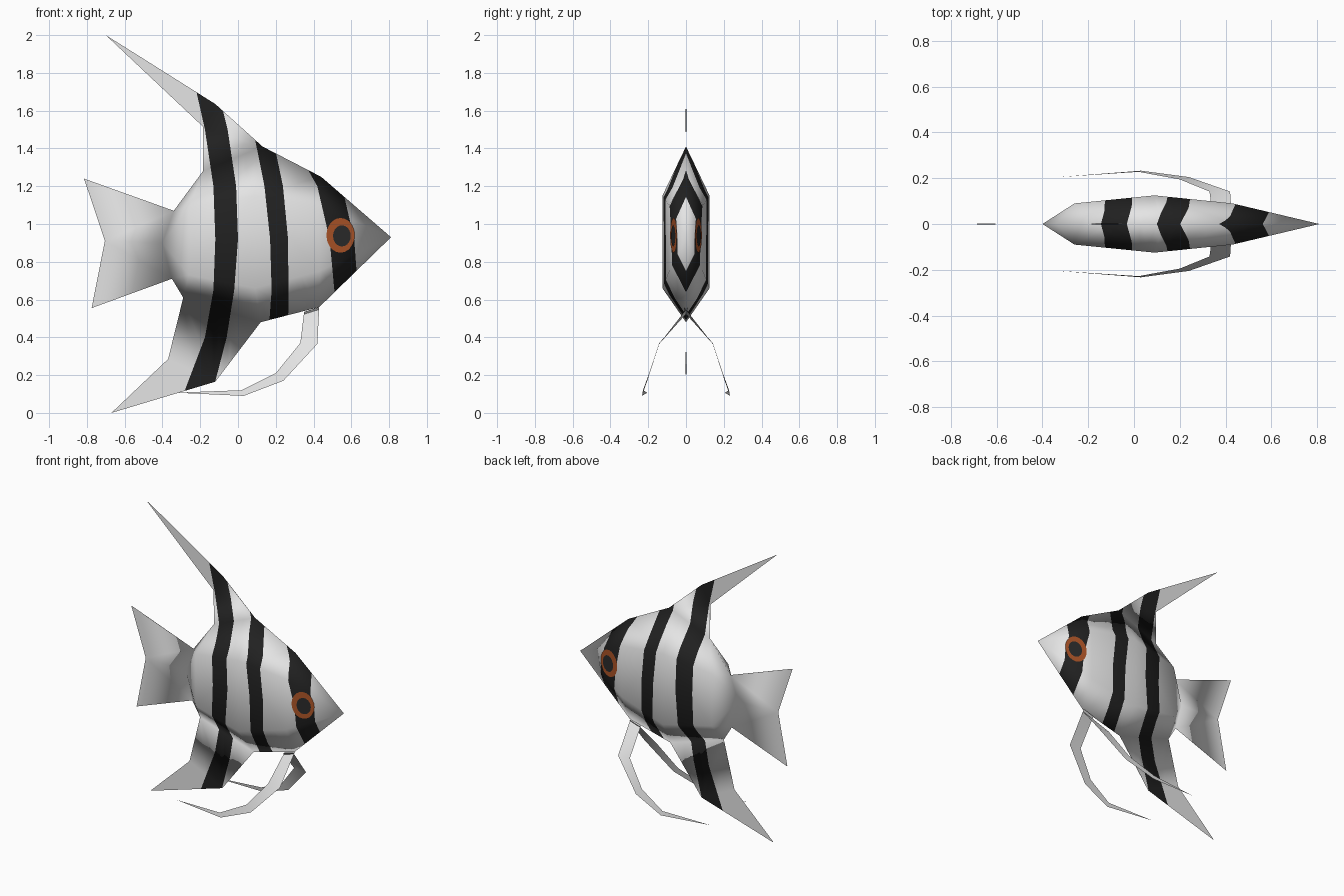
import bpy, bmesh, math
from mathutils import Vector

if "Cube" in bpy.data.objects:
    bpy.data.objects.remove(bpy.data.objects["Cube"])


def material(name, rgb):
    m = bpy.data.materials.new(name)
    m.diffuse_color = (*rgb, 1)
    m.use_nodes = True
    m.node_tree.nodes["Principled BSDF"].inputs["Base Color"].default_value = m.diffuse_color
    return m


WHITE = material("silver_white", (0.78, 0.78, 0.78))
BLACK = material("stripe_black", (0.015, 0.015, 0.015))
ORANGE = material("eye_orange", (0.42, 0.09, 0.02))
PUPIL = material("pupil_charcoal", (0.024, 0.024, 0.024))


def make_object(name, bm, mats):
    me = bpy.data.meshes.new(name)
    bm.to_mesh(me)
    bm.free()
    for m in mats:
        me.materials.append(m)
    ob = bpy.data.objects.new(name, me)
    bpy.context.collection.objects.link(ob)
    return ob


# Body and fin corners as (x, half thickness, z)
FIN = 0.0015
P = {
    # rim of the body
    "N": (.81, 0, .93), "T1": (.44, 0, 1.25), "T2": (.13, 0, 1.41), "T3": (-.185, 0, 1.28),
    "T4": (-.34, 0, 1.07), "K": (-.40, 0, .90), "B4": (-.35, 0, .71), "B3": (-.29, 0, .61),
    "B2": (.12, 0, .48), "B1": (.43, 0, .56),
    # side panel
    "a1": (.43, .09, 1.10), "a2": (.09, .125, 1.15), "a3": (-.26, .09, 1.09),
    "b1": (.43, .09, .75), "b2": (.09, .125, .66), "b3": (-.26, .09, .73),
    # dorsal, anal and tail fins
    "D1": (-.12, FIN, 1.635), "D2": (-.70, FIN, 2.0), "D3": (-.185, FIN, 1.515),
    "E1": (-.37, FIN, .285), "E2": (-.67, FIN, 0), "E3": (-.12, FIN, .165),
    "F1": (-.815, FIN, 1.24), "F2": (-.705, FIN, .91), "F3": (-.775, FIN, .555),
}
FACES = """a1 a2 b2 b1;a2 a3 b3 b2;N a1 b1;N T1 a1;N b1 B1;T1 T2 a2 a1;T2 T3 a2;T3 a3 a2;
T3 T4 a3;T4 K a3;K b3 a3;K B4 b3;B4 B3 b3;B3 B2 b2;B3 b2 b3;B2 B1 b1 b2;
T2 D1 D3 T3;D1 D2 D3;B3 E1 E3 B2;E1 E2 E3;T4 F1 F2 K;K F2 F3 B4"""

# Stripe edges: x at each height, as left and right pairs
LEVELS = [.11, .40, .65, .92, 1.20, 1.50, 1.70]
STRIPES = [
    ([-.285, -.175, -.13, -.12, -.13, -.175, -.22], [-.135, -.06, -.02, 0, -.01, -.055, -.105]),
    ([.15, .16, .178, .17, .14, .08, .04], [.265, .265, .267, .265, .238, .175, .14]),
    ([.55, .53, .51, .485, .42, .25, .20], [.65, .645, .635, .615, .55, .45, .40]),
]


def edge_x(xs, z):
    i = 0
    while i < len(LEVELS) - 2 and z > LEVELS[i + 1]:
        i += 1
    t = (z - LEVELS[i]) / (LEVELS[i + 1] - LEVELS[i])
    return xs[i] + t * (xs[i + 1] - xs[i])


# Body with flat fins: both halves
bm = bmesh.new()
layer = bm.verts.layers.float_vector.new("soft")
for s in (-1, 1):
    vs = {k: bm.verts.new((x, s * y, z)) for k, (x, y, z) in P.items()}
    for names in FACES.split(";"):
        f = bm.faces.new([vs[n] for n in names.split()])
        f.smooth = True
        f.normal_update()
        if f.normal.y * s < 0:
            f.normal_flip()
bmesh.ops.triangulate(bm, faces=bm.faces[:])
bm.normal_update()
for v in bm.verts:
    n = v.normal.copy()
    if abs(v.co.y) < 0.001:      # rim normals are shared by both halves
        n.y = 0
    v[layer] = n.normalized()

# Cut along every stripe edge, then colour the faces between the edges
for pair in STRIPES:
    for xs in pair:
        for i in range(len(LEVELS) - 1):
            dx, dz = xs[i + 1] - xs[i], LEVELS[i + 1] - LEVELS[i]
            bmesh.ops.bisect_plane(bm, geom=bm.verts[:] + bm.edges[:] + bm.faces[:], dist=1e-5,
                                   plane_co=(xs[i], 0, LEVELS[i]),
                                   plane_no=Vector((dz, 0, -dx)).normalized())
for f in bm.faces:
    c = f.calc_center_median()
    f.smooth = True
    f.material_index = int(any(edge_x(l, c.z) < c.x < edge_x(r, c.z) for l, r in STRIPES))
normals = [Vector(v[layer]).normalized() for v in bm.verts]
body = make_object("body_and_fins", bm, [WHITE, BLACK])
body.data.attributes.remove(body.data.attributes["soft"])
body.data.normals_split_custom_set_from_vertices(normals)

# Trailing pelvic fins: (inner x, y, z, outer x, y, z), ending in a point
RIBBON = [(.35, -.01, .535, .43, -.01, .56), (.33, .142, .37, .42, .142, .365),
          (.20, .195, .21, .24, .205, .17), (.02, .228, .12, .03, .233, .09)]
for s, side in ((-1, "near"), (1, "far")):
    bm = bmesh.new()
    rows = [(bm.verts.new((a, s * b, c)), bm.verts.new((d, s * e, f))) for a, b, c, d, e, f in RIBBON]
    tip = bm.verts.new((-.33, s * .205, .107))
    for (a, b), (c, d) in zip(rows, rows[1:]):
        bm.faces.new((a, b, d, c))
    bm.faces.new((*rows[-1], tip))
    bm.normal_update()
    for f in bm.faces:
        f.smooth = True
        if f.normal.y * s < 0:
            f.normal_flip()
    make_object("pelvic_fin_" + side, bm, [WHITE])


# Eyes: thin oval plates lying on the sloping cheeks
def oval(name, cx, cz, rx, rz, lift, s, mat):
    bm = bmesh.new()
    ring = []
    for i in range(20):
        a = 2 * math.pi * i / 20
        x, z = cx + rx * math.cos(a), cz + rz * math.sin(a)
        ring.append(bm.verts.new((x, s * (.09 * (.81 - x) / .38 + lift), z)))
    f = bm.faces.new(ring)
    f.normal_update()
    if f.normal.y * s < 0:
        f.normal_flip()
    make_object(name, bm, [mat])


for s, side in ((-1, "near"), (1, "far")):
    oval("eye_ring_" + side, .543, .94, .075, .092, .003, s, ORANGE)
    oval("pupil_" + side, .55, .937, .047, .056, .006, s, PUPIL)
